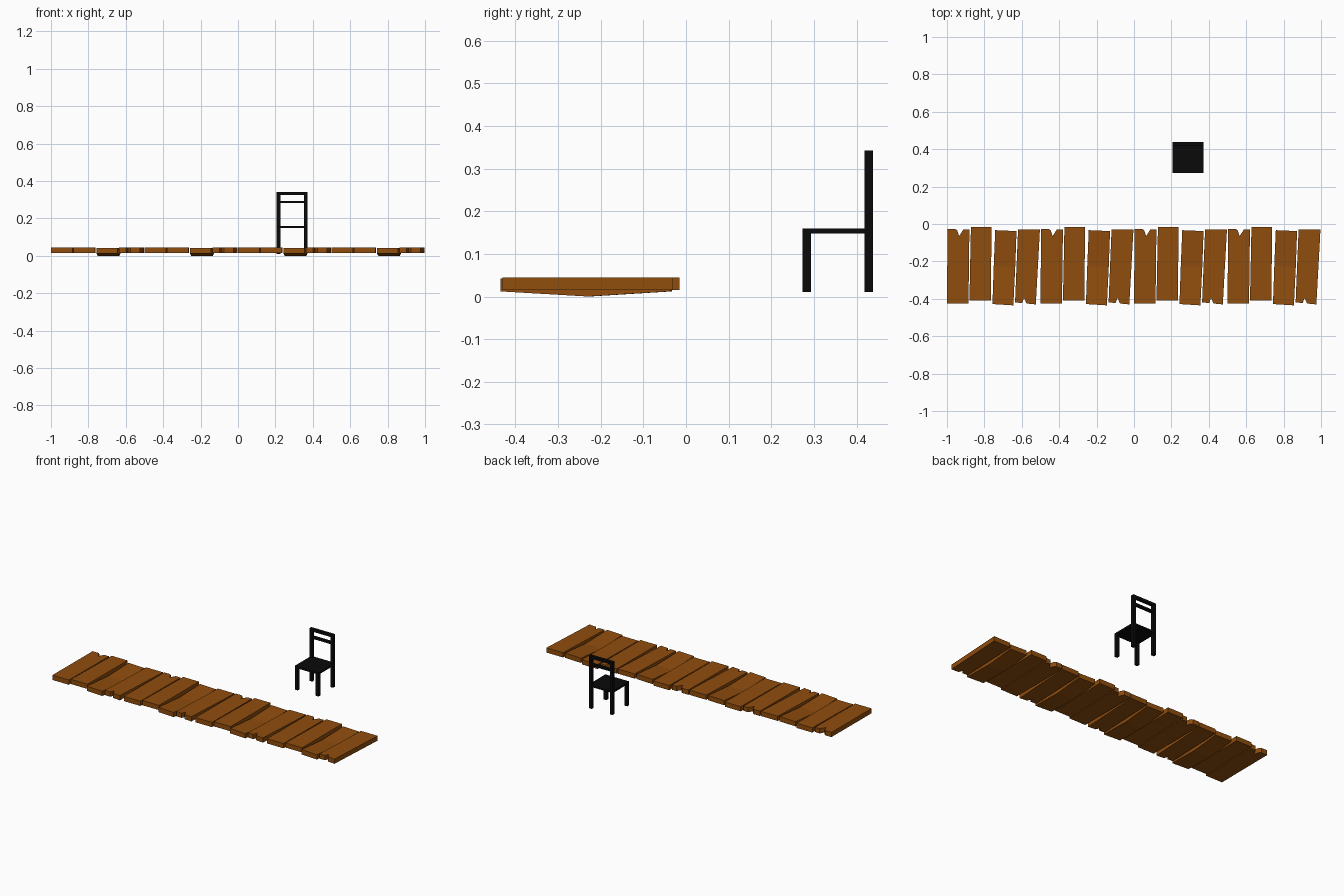
import bpy, bmesh

if "Cube" in bpy.data.objects:
    bpy.data.objects.remove(bpy.data.objects["Cube"])


def material(name, color):
    m = bpy.data.materials.new(name)
    m.diffuse_color = color
    m.use_nodes = True
    m.node_tree.nodes["Principled BSDF"].inputs["Base Color"].default_value = m.diffuse_color
    return m


wood = material("brown_wood", (0.28, 0.075, 0.004, 1))
black = material("black_paint", (0.003, 0.003, 0.003, 1))


def finish(bm, name, mat):
    bmesh.ops.recalc_face_normals(bm, faces=bm.faces)
    me = bpy.data.meshes.new(name)
    bm.to_mesh(me)
    bm.free()
    me.materials.append(mat)
    ob = bpy.data.objects.new(name, me)
    bpy.context.collection.objects.link(ob)
    return ob


def plank(name, outline, dx, z0=0.015, z1=0.045):
    bm = bmesh.new()
    base = bm.faces.new([bm.verts.new((x + dx, y, z0)) for x, y in outline])
    ext = bmesh.ops.extrude_face_region(bm, geom=[base], use_keep_orig=True)
    for v in ext["geom"]:
        if isinstance(v, bmesh.types.BMVert):
            v.co.z = z1
    return finish(bm, name, wood)


def sagging_plank(name, dx):
    # three cross-sections along y, the middle one lower
    bm = bmesh.new()
    rings = []
    for y0, y1, xl, xr, z in ((-0.428, -0.435, -0.757, -0.645, 0.012),
                              (-0.225, -0.23, -0.75, -0.635, 0.0),
                              (-0.033, -0.038, -0.742, -0.628, 0.012)):
        pts = ((xl, y0, z), (xr, y1, z), (xr, y1, z + 0.03), (xl, y0, z + 0.03))
        rings.append([bm.verts.new((x + dx, y, zz)) for x, y, zz in pts])
    for a, b in zip(rings, rings[1:]):
        for i in range(4):
            j = (i + 1) % 4
            bm.faces.new((a[i], a[j], b[j], b[i]))
    bm.faces.new(rings[0])
    bm.faces.new(rings[-1])
    return finish(bm, name, wood)


# Plank outlines seen from above
notched_back = [(-1.0, -0.425), (-0.885, -0.425), (-0.88, -0.03), (-0.913, -0.03),
                (-0.935, -0.065), (-0.945, -0.035), (-0.955, -0.027), (-0.997, -0.027)]
straight = [(-0.88, -0.41), (-0.765, -0.41), (-0.762, -0.015), (-0.872, -0.015)]
split_front = [(-0.636, -0.42), (-0.598, -0.422), (-0.588, -0.395), (-0.575, -0.425),
               (-0.525, -0.43), (-0.503, -0.03), (-0.62, -0.03)]

# Walkway: four groups of four planks
for g in range(4):
    dx = g * 0.5
    plank(f"notched_plank_{g}", notched_back, dx)
    plank(f"straight_plank_{g}", straight, dx)
    sagging_plank(f"sagging_plank_{g}", dx)
    plank(f"split_plank_{g}", split_front, dx)


def box(name, lo, hi):
    bm = bmesh.new()
    bmesh.ops.create_cube(bm, size=1)
    for v in bm.verts:
        v.co = [(a + b) / 2 + c * (b - a) for a, b, c in zip(lo, hi, v.co)]
    return finish(bm, name, black)


# Chair
X0, X1, Y0, Y1, T = 0.206, 0.372, 0.273, 0.438, 0.02
for side, x in (("left", X0), ("right", X1 - T)):
    box(f"{side}_front_leg", (x, Y0, 0.01), (x + T, Y0 + T, 0.155))
    box(f"{side}_back_post", (x, Y1 - T, 0.01), (x + T, Y1, 0.342))
box("seat", (X0, Y0, 0.148), (X1, Y1, 0.16))
box("top_rail", (X0 + 0.01, Y1 - T, 0.326), (X1 - 0.01, Y1, 0.342))
box("lower_rail", (X0 + 0.01, Y1 - T, 0.281), (X1 - 0.01, Y1, 0.293))
